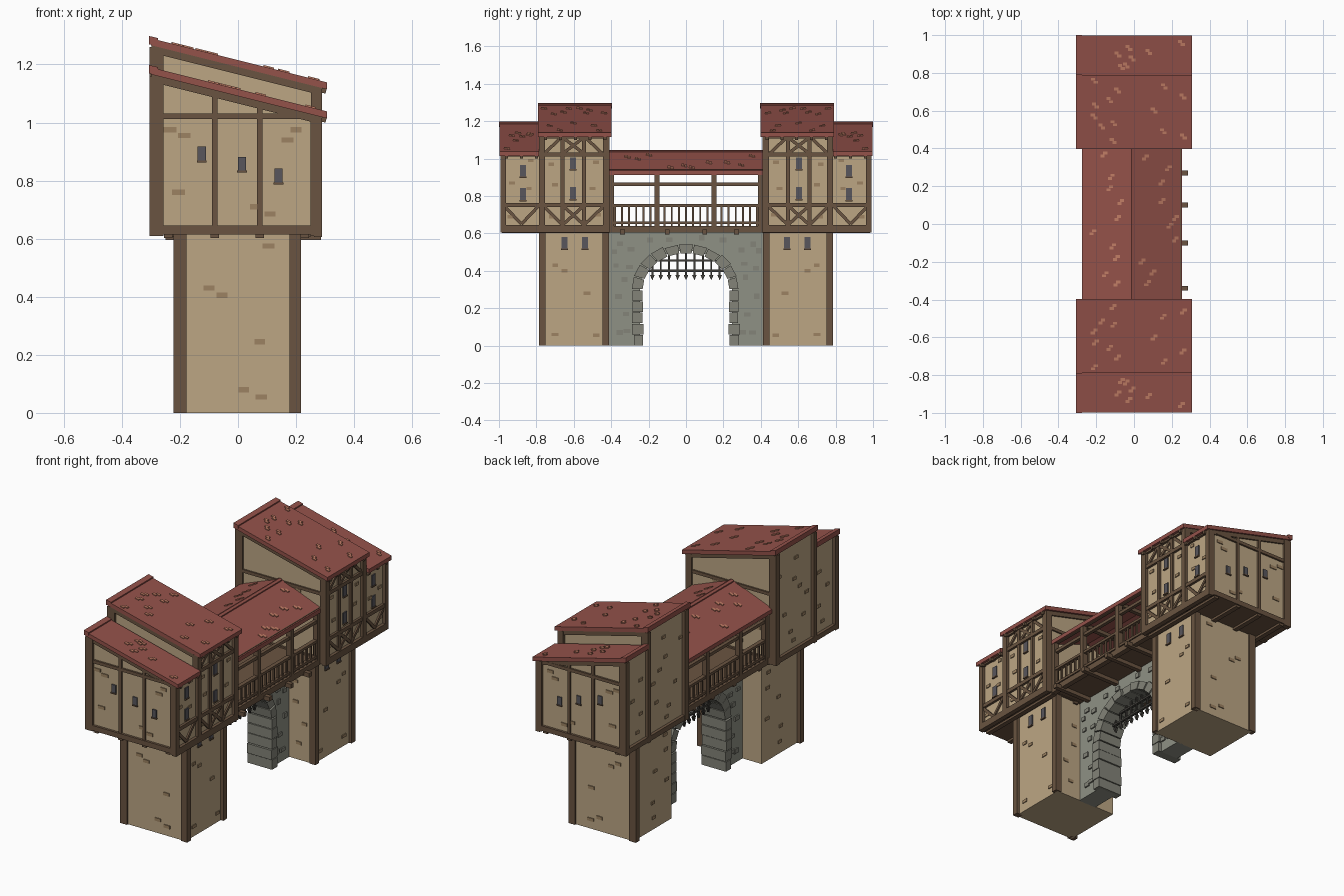
import bpy, bmesh, math, random
from mathutils import Vector

random.seed(4)
R = random.uniform


def mat(name, r, g, b):
    m = bpy.data.materials.new(name)
    lin = lambda c: ((c / 255 + 0.055) / 1.055) ** 2.4
    m.diffuse_color = (lin(r), lin(g), lin(b), 1)
    return m


PLASTER = mat("tan plaster", 188, 166, 132)
TIMBER = mat("brown timber", 106, 84, 65)
ROOF = mat("red roof", 148, 82, 74)
TILE = mat("light tile", 194, 126, 102)
BRICK = mat("exposed brick", 156, 130, 98)
STONE = mat("grey stone", 143, 145, 133)
BLOCK = mat("arch stone", 131, 131, 120)
GLASS = mat("window dark", 88, 86, 92)
IRON = mat("dark iron", 62, 60, 55)

parts = {}


def prism(part, m, pts, a0, a1, axis):
    """Extrude a profile: axis 'y' takes (x, z) points, axis 'x' takes (y, z) points."""
    bm = parts.setdefault(part, (bmesh.new(), m))[0]
    put = (lambda p, a: (p[0], a, p[1])) if axis == 'y' else (lambda p, a: (a, p[0], p[1]))
    lo = [bm.verts.new(put(p, a0)) for p in pts]
    hi = [bm.verts.new(put(p, a1)) for p in pts]
    bm.faces.new(lo)
    bm.faces.new(hi[::-1])
    n = len(pts)
    for i in range(n):
        bm.faces.new((lo[i], hi[i], hi[(i + 1) % n], lo[(i + 1) % n]))


def box(part, m, x0, x1, y0, y1, z0, z1):
    prism(part, m, [(x0, z0), (x1, z0), (x1, z1), (x0, z1)], y0, y1, 'y')


def strip(p, q, w):
    """Rectangle of width w around the line p-q."""
    p, q = Vector(p), Vector(q)
    d = (q - p).normalized() * w / 2
    n = Vector((-d.y, d.x))
    return [p + n, p - n, q - n, q + n]


def low(x): return 1.115 - 0.25 * x
def high(x): return 1.215 - 0.25 * x


# ---- Towers: built at -y, mirrored to +y ----
box("tower_base", PLASTER, -0.2, 0.2, -0.775, -0.42, 0, 0.63)
for x0, x1, y0, y1 in ((-0.222, -0.177, -0.785, -0.75), (0.177, 0.217, -0.785, -0.75),
                       (0.177, 0.217, -0.447, -0.413)):
    box("tower_base_posts", TIMBER, x0, x1, y0, y1, 0, 0.63)


def wall(part, f, y0, y1):
    prism(part, PLASTER, [(-0.285, 0.625), (0.272, 0.625), (0.272, f(0.272) - 0.02),
                          (-0.285, f(-0.285) - 0.02)], y0, y1, 'y')


wall("wing_wall", low, -0.978, -0.77)
wall("high_wall", high, -0.77, -0.42)

# overhang joists and base frame
for x in (-0.24, -0.08, 0.075, 0.23):
    box("tower_joists", TIMBER, x - 0.014, x + 0.014, -0.985, -0.41, 0.602, 0.63)
box("tower_floor", TIMBER, -0.29, 0.28, -0.985, -0.413, 0.615, 0.628)
for x0, x1, y0, y1 in ((-0.303, 0.29, -0.992, -0.965), (-0.303, 0.29, -0.435, -0.408),
                       (0.262, 0.29, -0.992, -0.408), (-0.303, -0.275, -0.992, -0.408)):
    box("tower_sill_beams", TIMBER, x0, x1, y0, y1, 0.605 if x0 > 0 else 0.615, 0.645)

# corner posts
for x0, x1, y0, y1, f in ((-0.304, -0.257, -0.992, -0.962, low), (0.25, 0.29, -0.992, -0.962, low),
                          (-0.304, -0.257, -0.787, -0.762, high), (0.252, 0.29, -0.787, -0.753, high),
                          (-0.304, -0.257, -0.445, -0.408, high), (0.25, 0.29, -0.445, -0.408, high)):
    box("tower_corner_posts", TIMBER, x0, x1, y0, y1, 0.61, f(x1) - 0.02)

# end wall timbers and sloping beams under the roofs
for x in (-0.08, 0.075):
    box("end_wall_studs", TIMBER, x - 0.009, x + 0.009, -0.988, -0.97, 0.63, low(x) - 0.02)
box("end_wall_rail", TIMBER, -0.3, 0.285, -0.989, -0.97, 1.012, 1.031)
box("inner_wall_rail", TIMBER, -0.3, 0.285, -0.43, -0.411, 1.012, 1.031)
for f, y in ((low, -0.988), (high, -0.785), (high, -0.427)):
    prism("sloping_beams", TIMBER, strip((-0.3, f(-0.3) - 0.036), (0.288, f(0.288) - 0.036), 0.026),
          y, y + 0.017, 'y')

# half timbering on the gate side (+x)
X0, X1 = 0.265, 0.284
for y0, y1, z in ((-0.98, -0.42, 0.752), (-0.98, -0.42, 1.022), (-0.78, -0.42, 1.118)):
    box("side_rails", TIMBER, X0, X1 + 0.002, y0, y1, z - 0.011, z + 0.011)
for y in (-0.66, -0.545):
    box("side_studs", TIMBER, X0, X1, y - 0.01, y + 0.01, 0.64, 1.12)
for p, q in (((-0.97, 0.745), (-0.88, 0.65)), ((-0.79, 0.745), (-0.88, 0.65)),
             ((-0.655, 0.65), (-0.55, 0.745)), ((-0.655, 0.745), (-0.55, 0.65)),
             ((-0.76, 0.745), (-0.665, 0.65)), ((-0.44, 0.745), (-0.54, 0.65)),
             ((-0.655, 1.03), (-0.55, 1.11)), ((-0.655, 1.11), (-0.55, 1.03)),
             ((-0.755, 1.03), (-0.67, 1.11)), ((-0.45, 1.03), (-0.535, 1.11))):
    prism("side_braces", TIMBER, strip(p, q, 0.017), X0, X1 - 0.003, 'x')

# windows with sills
for y, z, x in ((-0.604, 0.975, 0.272), (-0.604, 0.815, 0.272), (-0.872, 0.935, 0.272),
                (-0.872, 0.81, 0.272), (-0.65, 0.55, 0.2), (-0.54, 0.55, 0.2)):
    box("side_windows", GLASS, x, x + 0.006, y - 0.016, y + 0.016, z - 0.032, z + 0.032)
    box("side_window_sills", TIMBER, x, x + 0.01, y - 0.018, y + 0.018, z - 0.038, z - 0.031)
for x, z in ((-0.125, 0.893), (0.014, 0.857), (0.14, 0.817)):
    box("end_windows", GLASS, x - 0.014, x + 0.014, -0.984, -0.978, z - 0.024, z + 0.024)
    box("end_window_sills", TIMBER, x - 0.017, x + 0.017, -0.987, -0.978, z - 0.03, z - 0.023)

# exposed bricks on the plaster
def brick(axis, a, u, z, w=0.021):
    w, h = w * R(0.85, 1.1), 0.009
    if axis == 'x':
        box("exposed_bricks", BRICK, a - 0.005, a + 0.005, u - w, u + w, z - h, z + h)
    else:
        box("exposed_bricks", BRICK, u - w, u + w, a - 0.005, a + 0.005, z - h, z + h)


for u, z in ((-0.1, 0.43), (-0.055, 0.405), (0.105, 0.575), (0.075, 0.245), (0.02, 0.08), (0.08, 0.055)):
    brick('y', -0.775, u, z)
for u, z in ((-0.235, 0.975), (-0.185, 0.955), (-0.205, 0.76), (0.2, 0.975), (0.17, 0.94), (0.11, 0.685), (0.06, 0.71)):
    brick('y', -0.978, u, z)
for u, z in ((-0.7, 0.43), (-0.65, 0.4), (-0.53, 0.28), (-0.48, 0.055), (-0.7, 0.06)):
    brick('x', 0.2, u, z, 0.017)
for u, z in ((-0.93, 0.87), (-0.83, 0.99), (-0.84, 0.84), (-0.72, 0.97), (-0.7, 0.86), (-0.48, 0.98),
             (-0.47, 0.7), (-0.72, 0.69), (-0.5, 0.84), (-0.94, 0.69)):
    brick('x', 0.272, u, z, 0.015)
for i in range(6):
    brick('x', -0.2, R(-0.73, -0.45), 0.07 + i * 0.09, 0.017)
for i in range(9):
    brick('x', -0.285, R(-0.73, -0.46), 0.69 + i * 0.06, 0.017)
for i in range(4):
    brick('x', -0.285, R(-0.94, -0.82), 0.7 + i * 0.1, 0.017)
    brick('y', -0.42, R(-0.2, 0.2), 0.7 + i * 0.1)
    brick('y', -0.42, R(0.08, 0.16), 0.1 + i * 0.12, 0.017)


# ---- Roofs ----
def slab(part, pts, y0, y1, t):
    prism(part, ROOF, pts + [(x, z - t) for x, z in reversed(pts)], y0, y1, 'y')


def loose_tiles(part, f, x0, x1, y0, y1, n):
    for i in range(n):
        x, y = R(x0, x1 - 0.03), y0 + (y1 - y0) * (i + R(0.1, 0.8)) / n
        for dx, dy in ((0, 0), (0.014, 0.016)):
            a, b = x + dx, x + dx + 0.022
            prism(part, TILE, [(a, f(a) - 0.005), (b, f(b) - 0.005), (b, f(b) + 0.005), (a, f(a) + 0.005)],
                  y + dy, y + dy + 0.015, 'y')


for part, f, y0, y1, n in (("wing_roof", low, -0.998, -0.786, 7), ("high_roof", high, -0.79, -0.398, 13)):
    slab(part, [(-0.3, f(-0.3)), (0.306, f(0.306))], y0, y1, 0.024)
    prism(part + "_ridge_cap", ROOF, [(-0.307, f(-0.3) - 0.022), (-0.276, f(-0.276) - 0.01),
                                      (-0.276, f(-0.276) + 0.007), (-0.307, f(-0.3) + 0.008)],
          y0 - 0.002, y1 + 0.002, 'y')
    loose_tiles("tower_loose_tiles", f, -0.25, 0.28, y0 + 0.01, y1 - 0.04, n)
    y = y0 + 0.03
    while y < y1 - 0.02:      # rafter tails
        prism("rafter_tails", TIMBER, strip((0.2, f(0.2) - 0.032), (0.303, f(0.303) - 0.032), 0.016),
              y, y + 0.016, 'y')
        y += 0.08

TOWER_PARTS = set(parts)


# ---- Gate wall with arch ----
def ell(a, rx, rz): return (rx * math.cos(a), 0.3 + rz * math.sin(a))


arch = [ell(math.pi * (1 - i / 16), 0.245, 0.21) for i in range(17)]
prism("gate_wall", STONE, [(-0.425, 0), (-0.245, 0)] + arch + [(0.245, 0), (0.425, 0), (0.425, 0.62),
                                                              (-0.425, 0.62)], -0.075, 0.04, 'x')
for i in range(11):
    a, b = math.pi * i / 11 + 0.012, math.pi * (i + 1) / 11 - 0.012
    d, e = R(0, 0.012), R(0, 0.012)
    prism("arch_stones", BLOCK, [ell(a, 0.232, 0.195), ell(a, 0.28 + d, 0.24 + d), ell(b, 0.28 + d, 0.24 + d),
                                 ell(b, 0.232, 0.195)], -0.103 + e, 0.063 - e, 'x')
for s in (-1, 1):
    for i in range(5):
        ya, yb = s * (0.23 + R(-0.004, 0.004)), s * (0.28 + R(-0.004, 0.01))
        box("pier_stones", BLOCK, -0.1, 0.06, min(ya, yb), max(ya, yb), i * 0.06, i * 0.06 + 0.056)
    for y, z in ((0.36, 0.07), (0.31, 0.07), (0.33, 0.16), (0.37, 0.27), (0.32, 0.36), (0.38, 0.42), (0.31, 0.43),
                 (0.3, 0.51), (0.36, 0.55), (0.2, 0.56), (0.08, 0.575), (0.39, 0.5)):
        y, z = s * y + R(-0.01, 0.01), z + R(-0.01, 0.01)
        w, h = R(0.012, 0.019), R(0.01, 0.015)
        box("wall_stones", BLOCK, -0.083, 0.048, y - w, y + w, z - h, z + h)

# portcullis
for i in range(-4, 5):
    y = i * 0.045
    box("portcullis", IRON, -0.024, -0.014, y - 0.005, y + 0.005, 0.37, ell(math.acos(y / 0.25), 0.25, 0.215)[1])
    prism("portcullis", IRON, [(y - 0.012, 0.377), (y, 0.35), (y + 0.012, 0.377)], -0.026, -0.012, 'x')
for z in (0.4, 0.455):
    box("portcullis", IRON, -0.026, -0.012, -0.225, 0.225, z - 0.006, z + 0.006)

# ---- Covered bridge ----
box("bridge_deck", TIMBER, -0.245, 0.245, -0.42, 0.42, 0.618, 0.636)
for y in (-0.34, -0.1, 0.1, 0.27):
    box("bridge_joists", TIMBER, -0.25, 0.285, y - 0.013, y + 0.013, 0.595, 0.62)
for x in (-0.235, 0.235):
    for z0, z1, w in ((0.605, 0.64, 0.015), (0.65, 0.665, 0.01), (0.742, 0.757, 0.012), (0.855, 0.873, 0.01),
                      (0.918, 0.942, 0.014)):
        box("bridge_rails", TIMBER, x - w, x + w, -0.415, 0.415, z0, z1)
    for y in (-0.4, -0.155, 0.15, 0.4):
        box("bridge_posts", TIMBER, x - 0.015, x + 0.015, y - 0.014, y + 0.014, 0.61, 0.94)
    for i in range(21):
        y = -0.38 + i * 0.038
        box("bridge_balusters", TIMBER, x - 0.005, x + 0.005, y - 0.005, y + 0.005, 0.635, 0.75)
for y in (-0.155, 0.15):
    box("bridge_ties", TIMBER, -0.235, 0.235, y - 0.012, y + 0.012, 0.918, 0.94)


def gable(x): return 1.04 - 0.385 * abs(x + 0.012)


slab("bridge_roof", [(-0.275, gable(-0.275)), (-0.012, 1.04), (0.255, gable(0.255))], -0.415, 0.415, 0.024)
prism("bridge_ridge_cap", ROOF, [(-0.026, 1.03), (0.002, 1.03), (0.002, 1.041), (-0.012, 1.047), (-0.026, 1.041)],
      -0.41, 0.41, 'y')
loose_tiles("bridge_loose_tiles", gable, -0.25, -0.04, -0.37, 0.37, 10)
loose_tiles("bridge_loose_tiles", gable, 0.02, 0.24, -0.37, 0.37, 10)

# ---- Emit one object per part; tower parts get a mirror across y ----
for name, (bm, m) in parts.items():
    bmesh.ops.recalc_face_normals(bm, faces=bm.faces[:])
    me = bpy.data.meshes.new(name)
    bm.to_mesh(me)
    bm.free()
    me.materials.append(m)
    ob = bpy.data.objects.new(name, me)
    bpy.context.collection.objects.link(ob)
    if name in TOWER_PARTS:
        mod = ob.modifiers.new("mirror", 'MIRROR')
        mod.use_axis = (False, True, False)
        mod.use_mirror_merge = False
